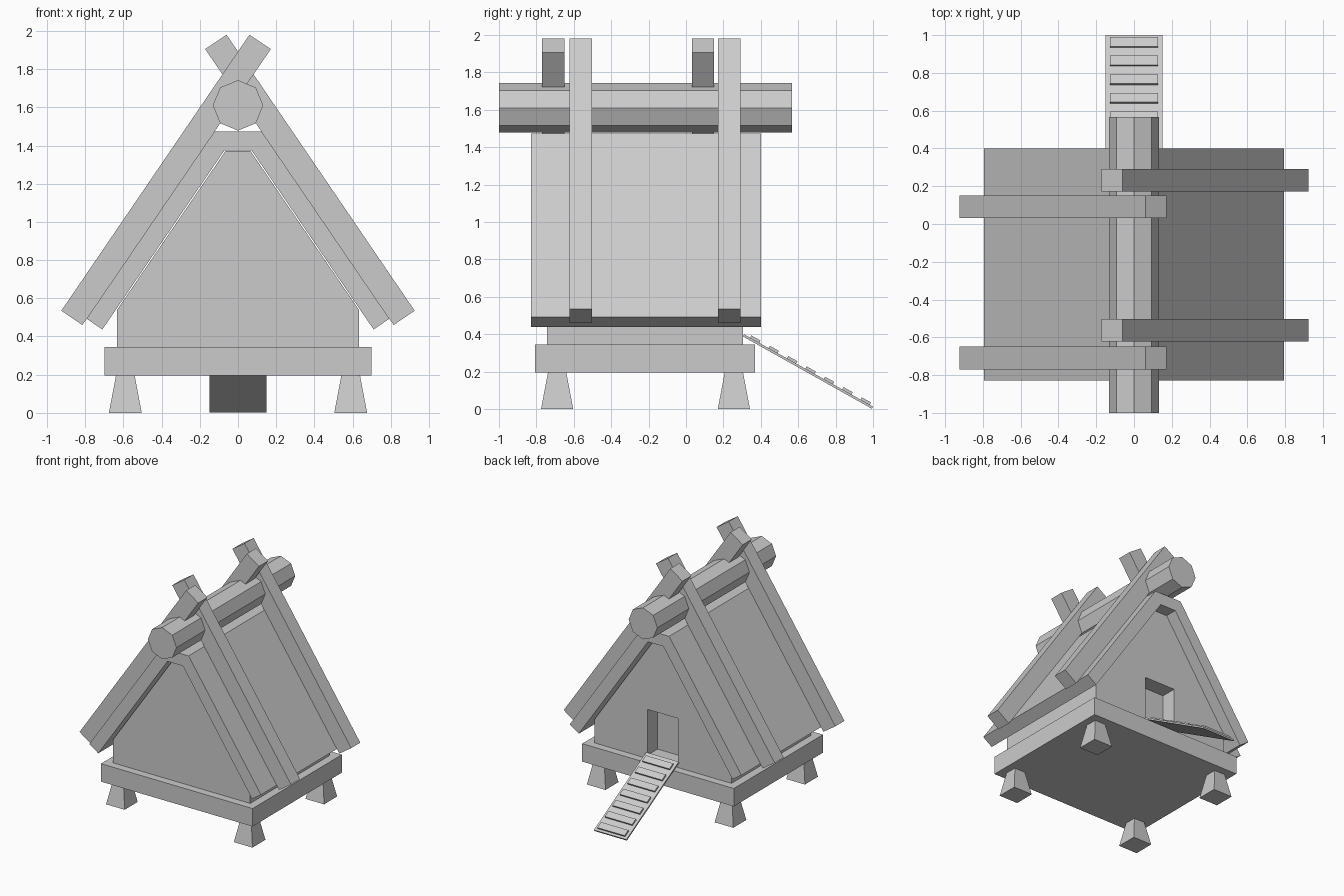
import bpy, bmesh, math
from mathutils import Matrix, Vector

cube = bpy.data.objects.get("Cube")
if cube:
    bpy.data.objects.remove(cube, do_unlink=True)

GREY = (0.6, 0.6, 0.6, 1.0)
mat = bpy.data.materials.new("plain grey")
mat.use_nodes = True
mat.diffuse_color = GREY
mat.node_tree.nodes["Principled BSDF"].inputs["Base Color"].default_value = GREY


def finish(name, bm):
    bmesh.ops.recalc_face_normals(bm, faces=bm.faces)
    mesh = bpy.data.meshes.new(name)
    bm.to_mesh(mesh)
    bm.free()
    mesh.materials.append(mat)
    obj = bpy.data.objects.new(name, mesh)
    bpy.context.collection.objects.link(obj)
    return obj


def box(name, size, centre, tilt=Matrix(), taper=1.0):
    """Box with an optional rotation and a narrowed top."""
    bm = bmesh.new()
    bmesh.ops.create_cube(bm, size=1)
    for v in bm.verts:
        if v.co.z > 0:
            v.co.x *= taper
            v.co.y *= taper
        v.co = Vector(a * b for a, b in zip(v.co, size))
    bm.transform(Matrix.Translation(centre) @ tilt)
    return finish(name, bm)


def extrude_profile(name, points, y0, y1):
    """Extrude an (x, z) outline along y."""
    bm = bmesh.new()
    face = bm.faces.new([bm.verts.new((x, y0, z)) for x, z in points])
    geom = bmesh.ops.extrude_face_region(bm, geom=[face])["geom"]
    moved = [g for g in geom if isinstance(g, bmesh.types.BMVert)]
    bmesh.ops.translate(bm, verts=moved, vec=(0, y1 - y0, 0))
    return finish(name, bm)


def mirrored(half):
    return half + [(-x, z) for x, z in reversed(half)]


# Platform and four tapered feet
box("platform", (1.4, 1.177, 0.15), (0, -0.219, 0.27))
for side, x in (("left", 0.59), ("right", -0.59)):
    for end, y in (("front", -0.689), ("back", 0.256)):
        box(f"{end}_{side}_foot", (0.172, 0.172, 0.195), (x, y, 0.0975), taper=0.57)

# House body with a recessed doorway in the back wall
body = extrude_profile("house_body", mirrored([(0.633, 0.345), (0.633, 0.54), (0.066, 1.37)]),
                       -0.743, 0.305)
cutter = box("doorway_cutter", (0.28, 0.26, 0.38), (0, 0.305, 0.565))
cutter.hide_render = True
cutter.hide_viewport = True
cut = body.modifiers.new("doorway", "BOOLEAN")
cut.object = cutter
cut.solver = "EXACT"
bpy.context.view_layer.update()
baked = bpy.data.meshes.new_from_object(body.evaluated_get(bpy.context.evaluated_depsgraph_get()))
body.modifiers.clear()
body.data = baked
bpy.data.objects.remove(cutter, do_unlink=True)

# Roof shell, flat at the top and open below
outer = [(0.71, 0.437), (0.793, 0.493), (0.124, 1.473)]
inner = [(-0.071, 1.375), (0.071, 1.375)]
left_slope = [(-x, z) for x, z in reversed(outer)]
extrude_profile("roof", outer + left_slope + inner, -0.829, 0.401)

# Crossed rafters lying on the roof
rafter = [(0.815, 0.46), (0.925, 0.535), (-0.06, 1.98), (-0.172, 1.905)]
for name, sign, centres in (("left_rafter", 1, (-0.562, 0.232)), ("right_rafter", -1, (-0.709, 0.091))):
    for end, y in zip(("front", "back"), centres):
        extrude_profile(f"{end}_{name}", [(sign * x, z) for x, z in rafter], y - 0.06, y + 0.06)

# Eight-sided ridge log
corners = [math.radians(45 * i) for i in range(8)]
extrude_profile("ridge_log", [(0.132 * math.cos(a), 1.61 + 0.132 * math.sin(a)) for a in corners],
                -1.0, 0.567)

# Entrance ramp with raised treads
top, foot = Vector((0, 0.308, 0.393)), Vector((0, 0.997, 0.007))
along = foot - top
tilt = Matrix.Rotation(math.atan2(along.z, along.y), 4, "X")
normal = tilt @ Vector((0, 0, 1))
box("ramp", (0.3, along.length, 0.013), (top + foot) / 2, tilt)
for i in range(7):
    spot = top + along * ((0.955 - 0.0985 * i - top.y) / along.y)
    box(f"ramp_tread_{i + 1}", (0.252, 0.056, 0.015), spot + normal * 0.013, tilt)
